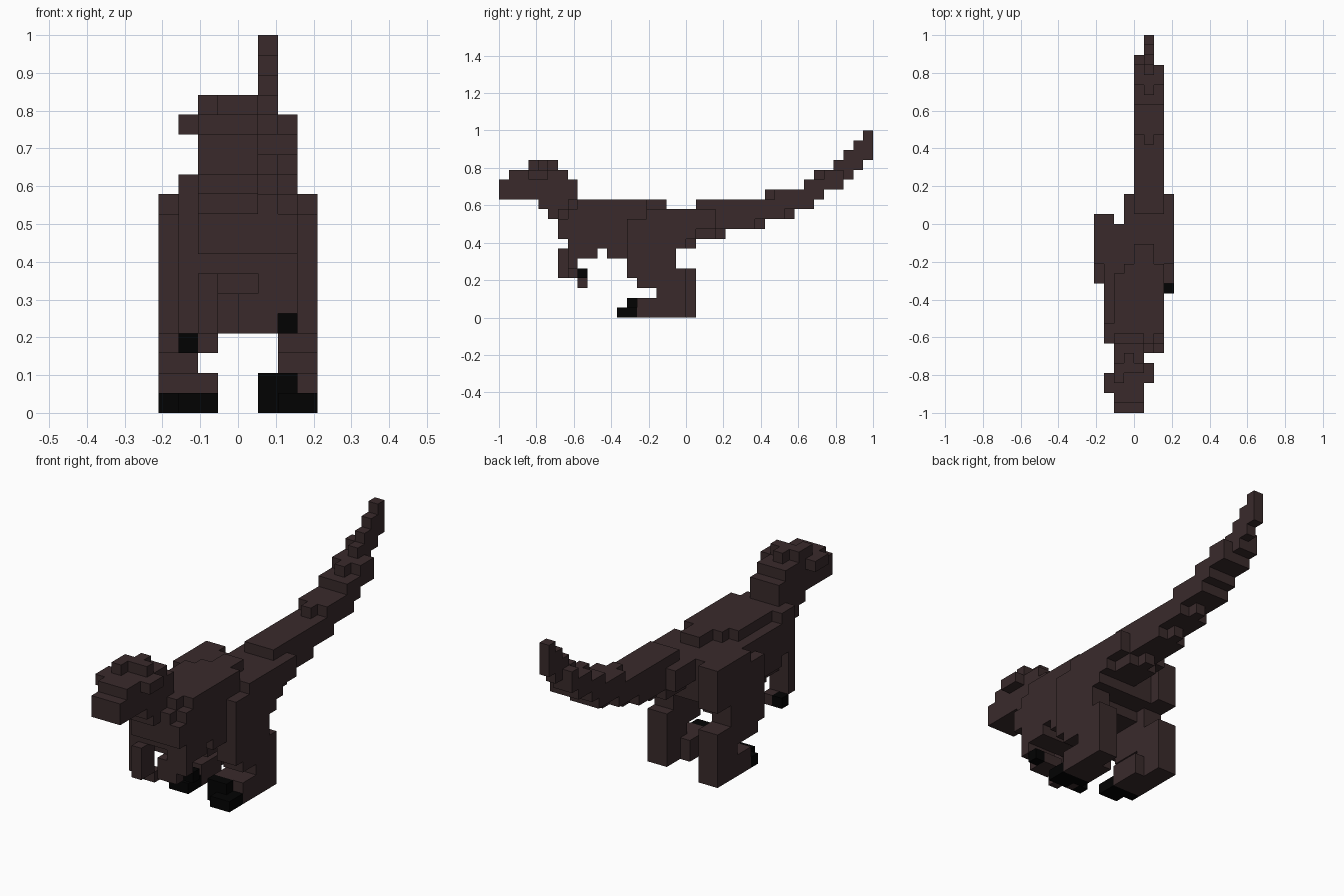
import bpy, bmesh

if "Cube" in bpy.data.objects:
    bpy.data.objects.remove(bpy.data.objects["Cube"])

V = 2 / 38  # edge of one block


def material(name, rgb):
    m = bpy.data.materials.new(name)
    m.diffuse_color = (*rgb, 1)
    m.use_nodes = True
    m.node_tree.nodes["Principled BSDF"].inputs["Base Color"].default_value = m.diffuse_color
    return m


HIDE = material("dark brown hide", (0.041, 0.023, 0.024))
CLAW = material("black claw", (0.0008, 0.0008, 0.0008))
cells = {}  # block position -> (part, material index)


def box(part, i0, i1, j0, j1, k0, k1, mat=0):
    """Fill a range of blocks, upper bounds excluded."""
    for i in range(i0, i1):
        for j in range(j0, j1):
            for k in range(k0, k1):
                cells[i, j, k] = (part, mat)


# Head: snout, skull, brow ridges, crest
box("head", 2, 5, 0, 1, 12, 14)
box("head", 2, 5, 1, 5, 12, 15)
box("head", 1, 2, 2, 4, 14, 15)
box("head", 5, 6, 3, 5, 14, 15)
box("head", 2, 3, 3, 5, 15, 16)
box("head", 4, 5, 4, 5, 15, 16)
box("head", 3, 4, 4, 6, 15, 16)

# Neck
box("neck", 2, 5, 4, 5, 11, 15)
box("neck", 2, 5, 5, 6, 10, 15)
box("neck", 2, 5, 6, 7, 8, 15)
box("neck", 5, 6, 6, 7, 8, 11)
box("neck", 6, 7, 6, 7, 8, 10)
box("neck", 2, 5, 7, 8, 7, 14)

# Torso: chest, flanks, back, hips
box("torso", 2, 6, 7, 8, 7, 12)
box("torso", 1, 2, 7, 9, 8, 12)
box("torso", 6, 7, 7, 8, 7, 11)
box("torso", 2, 7, 8, 10, 6, 11)
box("torso", 2, 7, 10, 11, 7, 11)
box("torso", 2, 7, 11, 17, 6, 11)
box("torso", 1, 2, 9, 13, 7, 11)
box("torso", 1, 7, 13, 19, 7, 11)
box("torso", 2, 7, 8, 14, 11, 12)
box("torso", 3, 7, 14, 15, 11, 12)
box("torso", 4, 6, 15, 17, 11, 12)
box("torso", 3, 5, 13, 15, 4, 6)
box("torso", 4, 7, 19, 22, 8, 11)
box("torso", 3, 4, 19, 22, 9, 11)

# Arms with claws
box("left_arm", 2, 3, 6, 8, 4, 7)
box("left_arm", 1, 2, 7, 8, 4, 8)
box("left_arm", 2, 3, 8, 9, 3, 4)
box("left_arm", 1, 2, 8, 9, 3, 4, 1)
box("right_arm", 5, 7, 7, 8, 5, 7)
box("right_arm", 4, 6, 7, 8, 4, 6)
box("right_arm", 4, 6, 8, 9, 4, 5)
box("right_arm", 6, 7, 8, 9, 4, 5, 1)


def leg(part, a, foot, back):
    """Thigh, knee, shank and foot; back is where the heel ends."""
    box(part, a, a + 2, 13, 15, 4, 10)
    box(part, a, a + 2, 15, 18, 4, 11)
    box(part, a, a + 2, 18, back, 7, 11)
    box(part, a, a + 2, 14, 17, 3, 4)
    box(part, a, a + 2, back - 3, back, 2, 5)
    box(part, a, a + 2, back - 5, back, 0, 2)
    box(part, foot, foot + 3, back - 5, back - 2, 0, 2)
    box(part, foot, foot + 3, back - 6, back - 5, 0, 1, 1)


# Legs, each with a staggered front row of toes
leg("left_leg", 0, 0, 20)
box("left_leg", 1, 3, 13, 14, 0, 1, 1)
leg("right_leg", 6, 5, 19)
box("right_leg", 6, 8, 12, 13, 0, 1, 1)
box("right_leg", 5, 7, 13, 14, 1, 2, 1)
box("right_leg", 7, 8, 18, 20, 8, 11)
box("right_leg", 7, 8, 20, 22, 9, 11)

# Tail: a rising ridge with slightly inset sides, given as (bottom, top) per row
rows = ([(8, 11)] * 2 + [(8, 12)] * 3 + [(9, 12)] * 4 + [(10, 13)] * 3 + [(11, 13)]
        + [(11, 14), (12, 15), (13, 15), (13, 16), (14, 17), (15, 18), (16, 19)])
J0 = 38 - len(rows)
for n, (lo, hi) in enumerate(rows):
    j = J0 + n
    box("tail", 5, 6, j, j + 1, lo, hi)
    if j < 36:
        side_lo = rows[n + 1][0] if j < 30 else lo
        side_hi = hi - 1 if j in (27, 32, 34, 35) else hi
        box("tail", 4, 6 if j == 35 else 7, j, j + 1, side_lo, side_hi)

# Turn each part's exposed block faces into one mesh
for part in sorted({p for p, _ in cells.values()}):
    bm = bmesh.new()
    verts = {}

    def vert(p):
        if p not in verts:
            verts[p] = bm.verts.new(((p[0] - 4) * V, (p[1] - 19) * V, p[2] * V))
        return verts[p]

    for c, (owner, mat) in cells.items():
        if owner != part:
            continue
        for axis in range(3):
            u, w = (axis + 1) % 3, (axis + 2) % 3
            for s in (0, 1):
                n = list(c)
                n[axis] += 2 * s - 1
                if tuple(n) in cells:
                    continue
                quad = []
                for a, b in ((0, 0), (1, 0), (1, 1), (0, 1)):
                    p = list(c)
                    p[axis] += s
                    p[u] += a
                    p[w] += b
                    quad.append(vert(tuple(p)))
                f = bm.faces.new(quad if s else quad[::-1])
                f.material_index = mat
    bmesh.ops.dissolve_limit(bm, angle_limit=0.01, verts=bm.verts[:],
                             edges=bm.edges[:], delimit={'MATERIAL'})
    mesh = bpy.data.meshes.new(part)
    bm.to_mesh(mesh)
    bm.free()
    mesh.materials.append(HIDE)
    mesh.materials.append(CLAW)
    bpy.context.collection.objects.link(bpy.data.objects.new(part, mesh))
